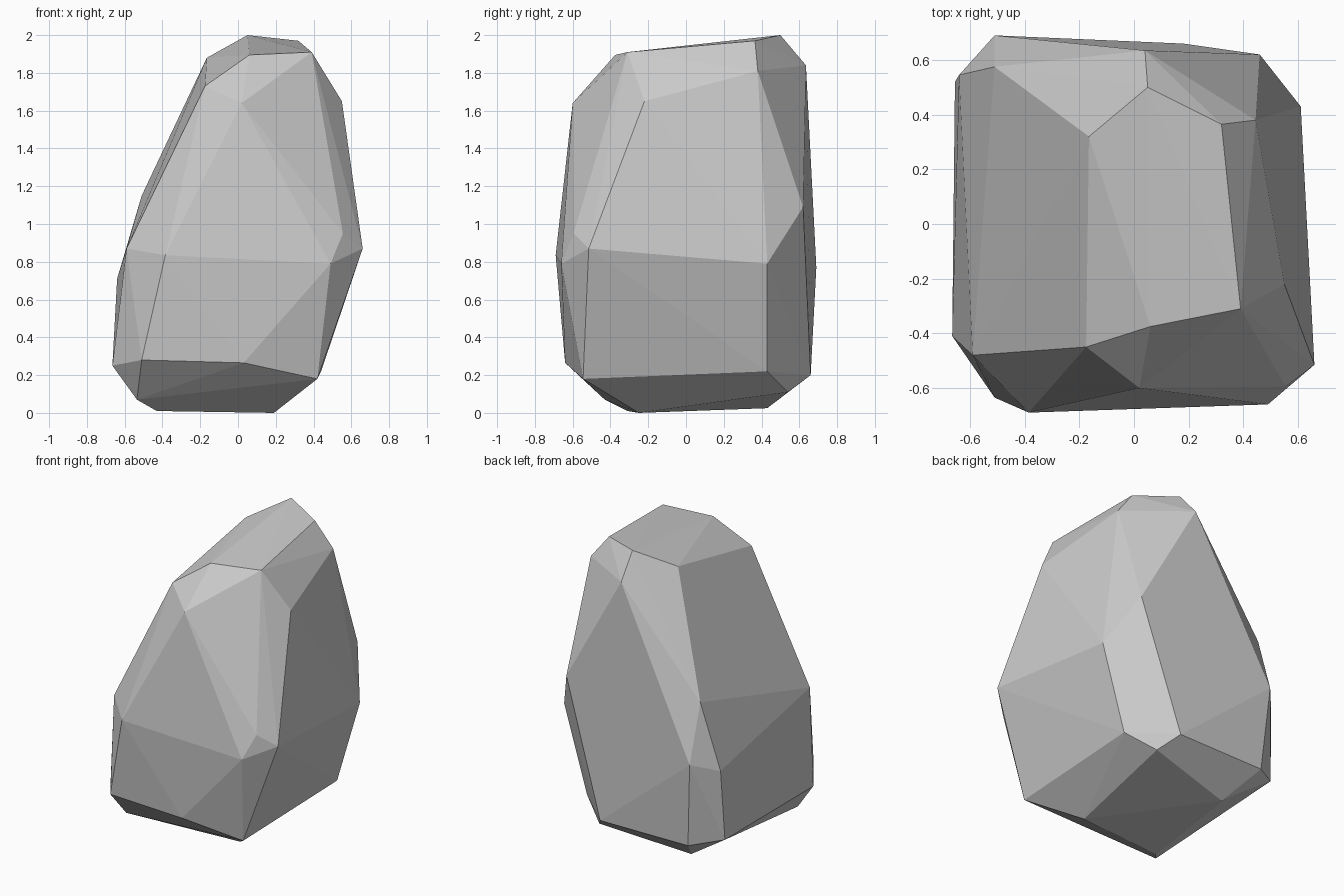
import bpy
import bmesh
import math

default_cube = bpy.data.objects.get("Cube")
if default_cube is not None:
    bpy.data.objects.remove(default_cube, do_unlink=True)


def flat_material(name, value):
    material = bpy.data.materials.new(name)
    material.use_nodes = True
    colour = (value, value, value, 1)
    material.diffuse_color = colour
    shader = next(node for node in material.node_tree.nodes if node.type == "BSDF_PRINCIPLED")
    shader.inputs["Base Color"].default_value = colour
    return material


def faceted_stone(name, corner_rings, material):
    """Wrap the corner rings in one chiselled convex shell."""
    mesh_builder = bmesh.new()
    for ring in corner_rings:
        for corner in ring:
            mesh_builder.verts.new(corner)
    bmesh.ops.convex_hull(mesh_builder, input=mesh_builder.verts[:])
    loose_corners = [corner for corner in mesh_builder.verts if not corner.link_faces]
    bmesh.ops.delete(mesh_builder, geom=loose_corners, context="VERTS")

    # Merge nearly coplanar triangles into broad chiselled facets
    bmesh.ops.dissolve_limit(mesh_builder, angle_limit=math.radians(2),
                             verts=mesh_builder.verts[:], edges=mesh_builder.edges[:])
    bmesh.ops.recalc_face_normals(mesh_builder, faces=mesh_builder.faces[:])
    for face in mesh_builder.faces:
        face.smooth = False

    mesh = bpy.data.meshes.new(name)
    mesh_builder.to_mesh(mesh)
    mesh_builder.free()
    mesh.materials.append(material)
    stone = bpy.data.objects.new(name, mesh)
    bpy.context.collection.objects.link(stone)
    return stone


# Sloping crown
crown = [(.05, .5, 2), (.32, .365, 1.97), (.39, -.31, 1.91),
         (.06, -.375, 1.895), (-.165, .32, 1.88)]

# Chipped shoulders below the crown
shoulders = [(-.175, -.45, 1.73), (.02, -.6, 1.64), (.55, -.22, 1.65),
             (.445, .38, 1.81), (.04, .635, 1.84)]

# Wide waist of the stone
waist = [(.46, .62, 1.09), (.61, .43, .79), (.66, -.515, .87),
         (.555, -.595, .95), (.49, -.66, .79), (-.385, -.69, .835),
         (-.59, -.48, .87), (-.51, .575, 1.15), (-.64, .545, .71),
         (-.51, .69, .77)]

# Lower rim where the sides turn under
rim = [(-.665, -.41, .25), (-.51, -.635, .28), (.03, -.64, .265),
       (.42, -.545, .18), (.44, .43, .22), (.18, .66, .2),
       (-.47, .65, .2), (-.655, .52, .24)]

# Narrow uneven foot
foot = [(.19, -.25, 0), (-.43, -.31, .01), (-.535, -.43, .07),
        (.27, .54, .11), (-.34, .43, .025)]

stone_grey = flat_material("stone_grey", .6)
faceted_stone("boulder", [crown, shoulders, waist, rim, foot], stone_grey)
